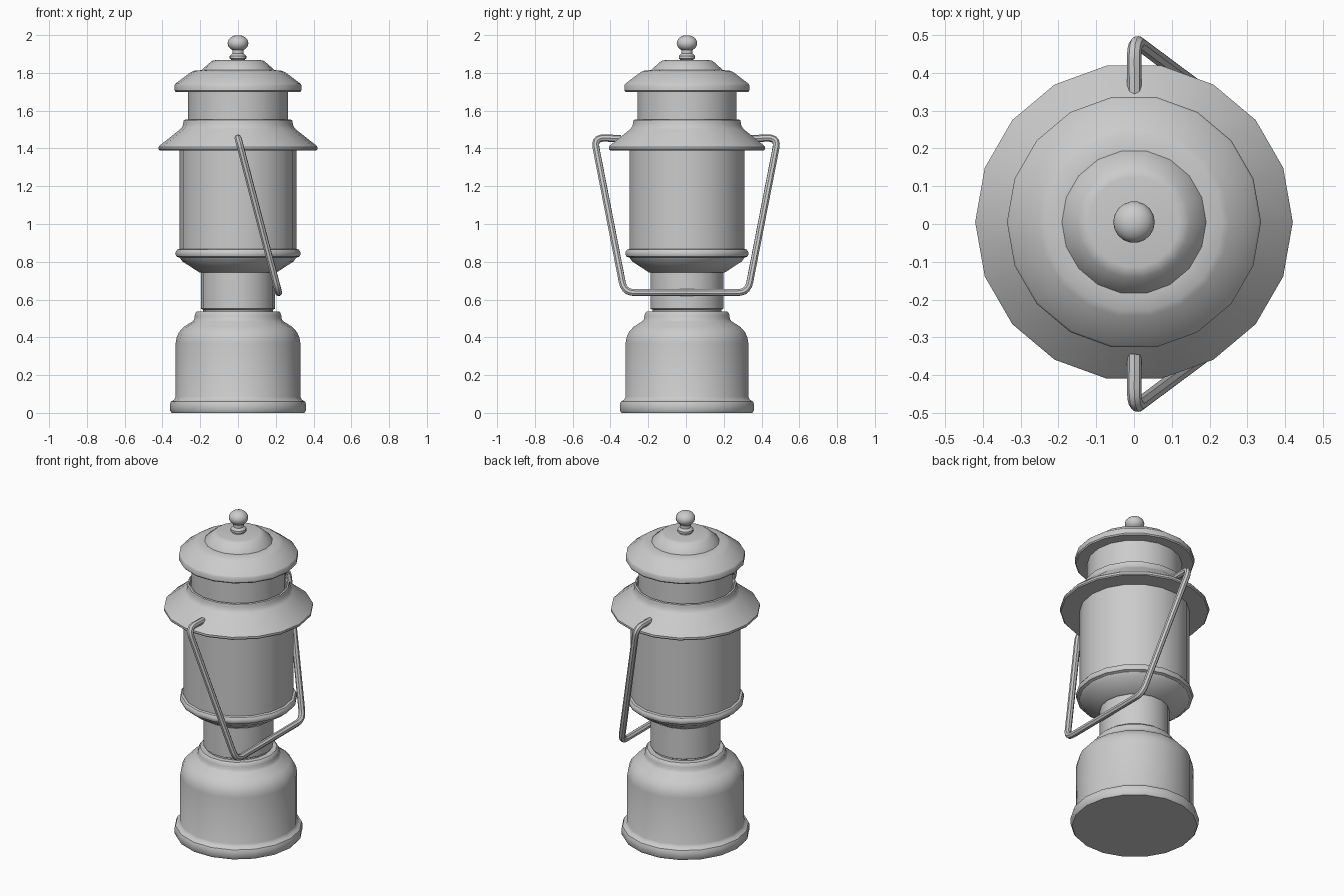
import bpy, bmesh, math
from mathutils import Vector

if "Cube" in bpy.data.objects:
    bpy.data.objects.remove(bpy.data.objects["Cube"])

SIDES = 18
BODY_Y = 0.005


def lathe(name, profile, sides=SIDES):
    """Spin a (radius, z) profile, listed bottom to top, into a capped solid."""
    bm = bmesh.new()
    rings = []
    for r, z in profile:
        rings.append([bm.verts.new((r * math.cos(2 * math.pi * i / sides),
                                    r * math.sin(2 * math.pi * i / sides), z))
                      for i in range(sides)])
    for a, b in zip(rings, rings[1:]):
        for i in range(sides):
            j = (i + 1) % sides
            bm.faces.new((a[i], a[j], b[j], b[i]))
    bm.faces.new(rings[0][::-1])
    bm.faces.new(rings[-1])
    mesh = bpy.data.meshes.new(name)
    bm.to_mesh(mesh)
    bm.free()
    obj = bpy.data.objects.new(name, mesh)
    bpy.context.collection.objects.link(obj)
    obj.location.y = BODY_Y
    smooth(obj)
    return obj


def smooth(obj):
    bpy.ops.object.select_all(action='DESELECT')
    obj.select_set(True)
    bpy.context.view_layer.objects.active = obj
    bpy.ops.object.shade_smooth_by_angle(angle=math.radians(35))


def rounded(points, radius, steps=5):
    """Round the inner corners of an open path."""
    out = [points[0]]
    for a, b, c in zip(points, points[1:], points[2:]):
        p = b + (a - b).normalized() * radius
        q = b + (c - b).normalized() * radius
        for k in range(steps + 1):
            t = k / steps
            out.append(p * (1 - t) ** 2 + b * 2 * t * (1 - t) + q * t * t)
    return out + [points[-1]]


# Fuel tank with foot rim and rounded shoulder
lathe("fuel_tank", [
    (0.352, 0), (0.360, 0.012), (0.361, 0.045), (0.355, 0.06), (0.338, 0.07),
    (0.330, 0.085), (0.330, 0.37), (0.325, 0.40), (0.312, 0.428), (0.288, 0.455),
    (0.240, 0.485), (0.231, 0.497), (0.229, 0.515), (0.224, 0.53), (0.216, 0.538)])

# Collar between the tank and the globe
lathe("collar", [(0.185, 0.53), (0.185, 0.546), (0.196, 0.552), (0.196, 0.76)])

# Flared globe seat with rim
lathe("globe_seat", [
    (0.195, 0.742), (0.205, 0.744), (0.295, 0.802), (0.309, 0.822), (0.326, 0.828),
    (0.330, 0.838), (0.330, 0.852), (0.322, 0.864), (0.308, 0.868)])

# Globe
lathe("globe", [(0.309, 0.85), (0.309, 1.40)])

# Wide sloping hood
lathe("hood", [
    (0.414, 1.39), (0.420, 1.396), (0.420, 1.408), (0.415, 1.415), (0.305, 1.502),
    (0.293, 1.518), (0.290, 1.535), (0.287, 1.550), (0.278, 1.553), (0.272, 1.540)])

# Vent drum
lathe("vent", [(0.266, 1.52), (0.266, 1.71)])

# Top cap and its raised crown
lathe("cap", [
    (0.330, 1.70), (0.336, 1.707), (0.336, 1.735), (0.331, 1.743), (0.252, 1.802),
    (0.235, 1.811), (0.190, 1.815)])
lathe("crown", [
    (0.192, 1.81), (0.190, 1.818), (0.148, 1.855), (0.136, 1.864), (0.120, 1.867)])

# Finial: ringed stem and ball
lathe("finial_stem", [
    (0.036, 1.862), (0.036, 1.872), (0.044, 1.876), (0.044, 1.890), (0.036, 1.897),
    (0.030, 1.902), (0.030, 1.935)])
lathe("finial_ball", [
    (0.055 * math.sin(math.pi * k / 12), 1.957 - 0.043 * math.cos(math.pi * k / 12))
    for k in range(1, 12)] )

# Swinging wire bail, tilted towards +x
TOP_Z = 1.457
half = [(0.345, TOP_Z - 0.005), (0.487, TOP_Z), (0.327, 0.637)]
loop = half + [(-y, z) for y, z in reversed(half)]
path = rounded([Vector(((TOP_Z - z) * 0.262, y, z)) for y, z in loop], 0.055)
curve = bpy.data.curves.new("bail_handle", 'CURVE')
curve.dimensions = '3D'
curve.bevel_depth = 0.019
curve.bevel_resolution = 2
curve.use_fill_caps = True
spline = curve.splines.new('POLY')
spline.points.add(len(path) - 1)
for point, co in zip(spline.points, path):
    point.co = (*co, 1)
bail = bpy.data.objects.new("bail_handle", curve)
bpy.context.collection.objects.link(bail)
bpy.ops.object.select_all(action='DESELECT')
bail.select_set(True)
bpy.context.view_layer.objects.active = bail
bpy.ops.object.convert(target='MESH')
smooth(bpy.context.view_layer.objects.active)
